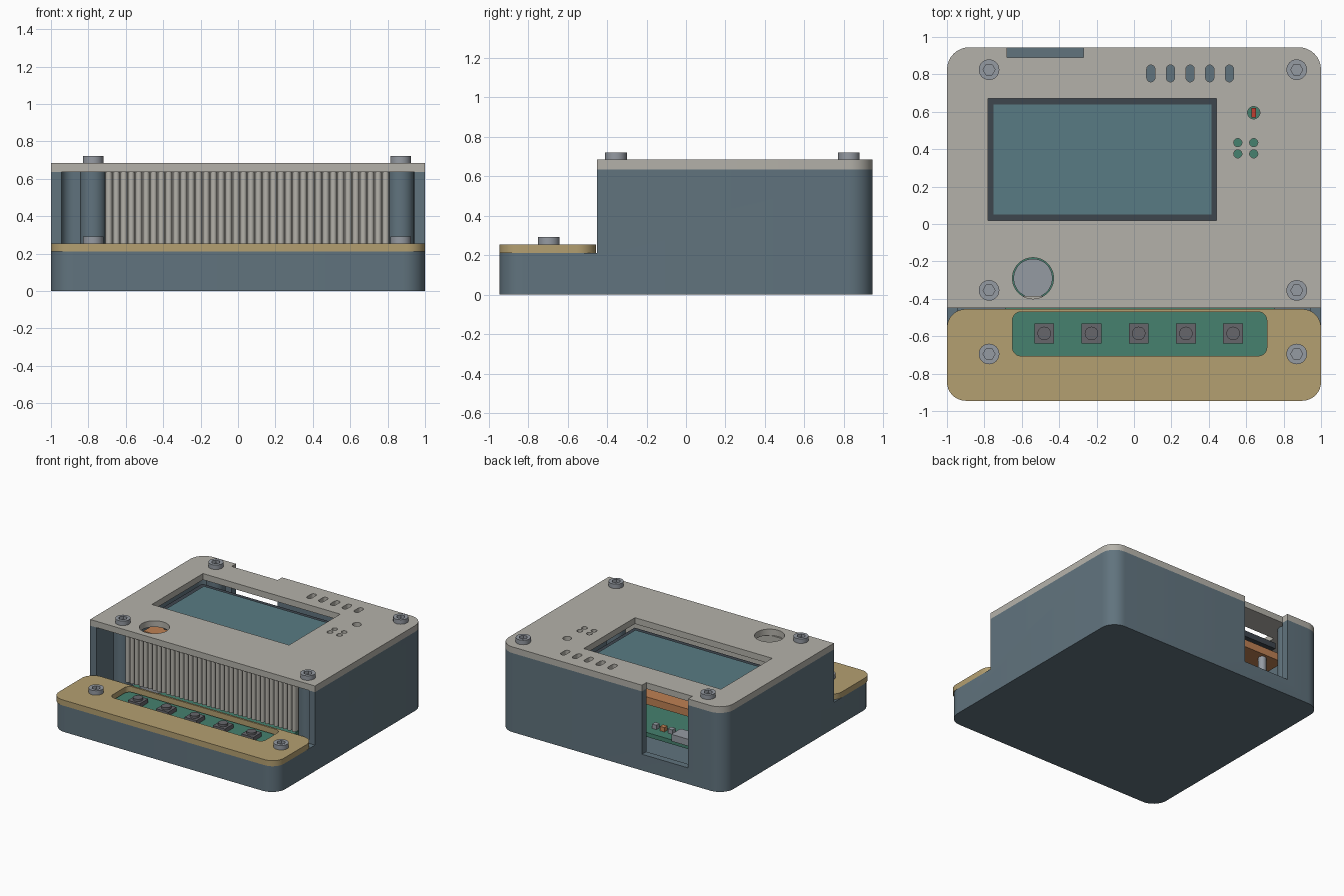
import bpy, bmesh, math

if "Cube" in bpy.data.objects:
    bpy.data.objects.remove(bpy.data.objects["Cube"])

def material(name, rgb):
    m = bpy.data.materials.new(name)
    m.diffuse_color = [c ** 2.2 for c in rgb] + [1]
    m.use_nodes = True
    m.node_tree.nodes["Principled BSDF"].inputs["Base Color"].default_value = m.diffuse_color
    return m

SHELL = material("slate_plastic", (.38, .45, .49))
LID = material("warm_grey", (.70, .69, .66))
TAN = material("tan_plastic", (.70, .62, .44))
GREEN = material("board_green", (.28, .50, .43))
GLASS = material("screen_teal", (.35, .48, .51))
BEZEL = material("bezel_dark", (.25, .28, .31))
COPPER = material("carrier_orange", (.74, .50, .33))
METAL = material("metal", (.58, .60, .63))
KEY = material("key_grey", (.40, .40, .42))
RED = material("lamp_red", (.75, .25, .2))

def poly(name, pts, z0, z1, mat=None):
    """Extrude a counter-clockwise outline from z0 to z1."""
    bm = bmesh.new()
    lo = [bm.verts.new((x, y, z0)) for x, y in pts]
    hi = [bm.verts.new((x, y, z1)) for x, y in pts]
    bm.faces.new(lo[::-1])
    bm.faces.new(hi)
    n = len(pts)
    for i in range(n):
        j = (i + 1) % n
        bm.faces.new((lo[i], lo[j], hi[j], hi[i]))
    me = bpy.data.meshes.new(name)
    bm.to_mesh(me)
    bm.free()
    ob = bpy.data.objects.new(name, me)
    bpy.context.collection.objects.link(ob)
    if mat:
        me.materials.append(mat)
    return ob

def slab(name, x0, x1, y0, y1, z0, z1, mat=None, r=0, front_r=None, seg=8):
    """Box with rounded vertical corners; front corners may differ."""
    f = r if front_r is None else front_r
    pts = []
    for k, (cx, cy, sx, sy, q) in enumerate([(x0, y0, 1, 1, f), (x1, y0, -1, 1, f),
                                             (x1, y1, -1, -1, r), (x0, y1, 1, -1, r)]):
        if q == 0:
            pts.append((cx, cy))
            continue
        for i in range(seg + 1):
            a = math.pi + (k + i / seg) * math.pi / 2
            pts.append((cx + sx * q + q * math.cos(a), cy + sy * q + q * math.sin(a)))
    return poly(name, pts, z0, z1, mat)

def disc(name, x, y, r, z0, z1, mat=None, n=32):
    return poly(name, [(x + r * math.cos(2 * math.pi * i / n), y + r * math.sin(2 * math.pi * i / n))
                       for i in range(n)], z0, z1, mat)

def cut(ob, cutters):
    for c in cutters:
        m = ob.modifiers.new("cut", 'BOOLEAN')
        m.operation, m.solver, m.object = 'DIFFERENCE', 'EXACT', c
        bpy.context.view_layer.objects.active = ob
        bpy.ops.object.modifier_apply(modifier=m.name)
        bpy.data.objects.remove(c)

# Open shell: low tray in front, tall walls behind, port notch in the back wall
shell = slab("shell", -1, 1, -.945, .945, 0, .635, SHELL, .12)
cut(shell, [slab("c", -1.2, 1.2, -1.2, -.45, .21, 1),
            slab("c", -.945, .945, -.89, .89, .05, 1, None, .065),
            slab("c", -.68, -.27, .8, 1.1, .13, 1)])

# Lid with window, knob hole, lamp holes, vents and notch
lid = slab("lid", -1, 1, -.45, .945, .635, .685, LID, .12, 0)
holes = [slab("c", -.78, .44, .02, .67, .5, 1),
         slab("c", -.68, -.27, .89, 1.1, .5, 1),
         disc("c", -.54, -.29, .11, .5, 1, n=48),
         disc("c", .64, .595, .033, .5, 1)]
holes += [disc("c", x, y, .022, .5, 1, n=20) for x in (.555, .64) for y in (.375, .435)]
holes += [slab("c", .09 + .105 * i - .022, .09 + .105 * i + .022, .76, .85, .5, 1, None, .0219)
          for i in range(5)]
cut(lid, holes)

# Front cover with the key opening
cover = slab("front_cover", -1, 1, -.945, -.455, .21, .255, TAN, .1)
cut(cover, [slab("c", -.65, .71, -.705, -.47, .1, .4, None, .045)])

# Ribbed skirt closing the step below the lid
ribs, pitch = 38, .04
outline = []
for i in range(ribs):
    for k in range(7):
        a = math.pi + math.pi * k / 6
        outline.append((-.71 + pitch * (i + .5) + .018 * math.cos(a), -.413 + .02 * math.sin(a)))
outline += [(.81, -.413), (.81, -.385), (-.71, -.385), (-.71, -.413)]
poly("ribbed_skirt", outline, .255, .635, LID)

# Screw posts and socket screws
for row, (y, top, seat) in {"back": (.825, .635, .685), "middle": (-.355, .635, .685),
                            "front": (-.695, .21, .255)}.items():
    for side, x in (("left", -.775), ("right", .87)):
        disc(f"{row}_{side}_post", x, y, .07, .04, top, SHELL)
        screw = disc(f"{row}_{side}_screw", x, y, .055, seat, seat + .036, METAL)
        cut(screw, [disc("c", x, y, .032, seat + .012, 1, n=6)])
# Spare posts stand at the step behind the front cover
    
# Circuit board with keys, buzzer, lamp and small parts
slab("circuit_board", -.69, .75, -.75, .74, .165, .2, GREEN, .03)
for i in range(5):
    x = -.48 + .2525 * i
    slab(f"key_base_{i}", x - .053, x + .053, -.638, -.532, .2, .232, KEY)
    disc(f"key_cap_{i}", x, -.585, .036, .232, .25, KEY, 24)
disc("buzzer", -.54, -.29, .104, .2, .4, METAL, 48)
slab("lamp", .627, .653, .57, .62, .2, .24, RED)
slab("port_socket", -.56, -.4, .64, .76, .2, .255, METAL, .01)
for i, x in enumerate((-.32, -.25, -.18)):
    slab(f"small_part_{i}", x - .02, x + .02, .62, .66, .2, .235, COPPER if i % 2 else METAL)

# Screen stack: carrier, bezel and glass
slab("screen_carrier", -.82, .48, -.03, .73, .42, .48, COPPER)
slab("screen_spacer", -.72, .38, .08, .6, .48, .55, BEZEL)
slab("screen_bezel", -.79, .45, .01, .675, .55, .598, BEZEL)
slab("screen_glass", -.75, .415, .05, .638, .598, .604, GLASS)
for i, (x, y) in enumerate([(-.66, .68), (.42, .68), (-.66, .02), (.42, .02)]):
    disc(f"carrier_standoff_{i}", x, y, .03, .2, .42, METAL, 16)

# Keep hard edges, smooth the rounded corners
bpy.ops.object.select_all(action='DESELECT')
for ob in bpy.context.scene.objects:
    ob.select_set(True)
bpy.context.view_layer.objects.active = shell
bpy.ops.object.shade_smooth_by_angle(angle=math.radians(35))
